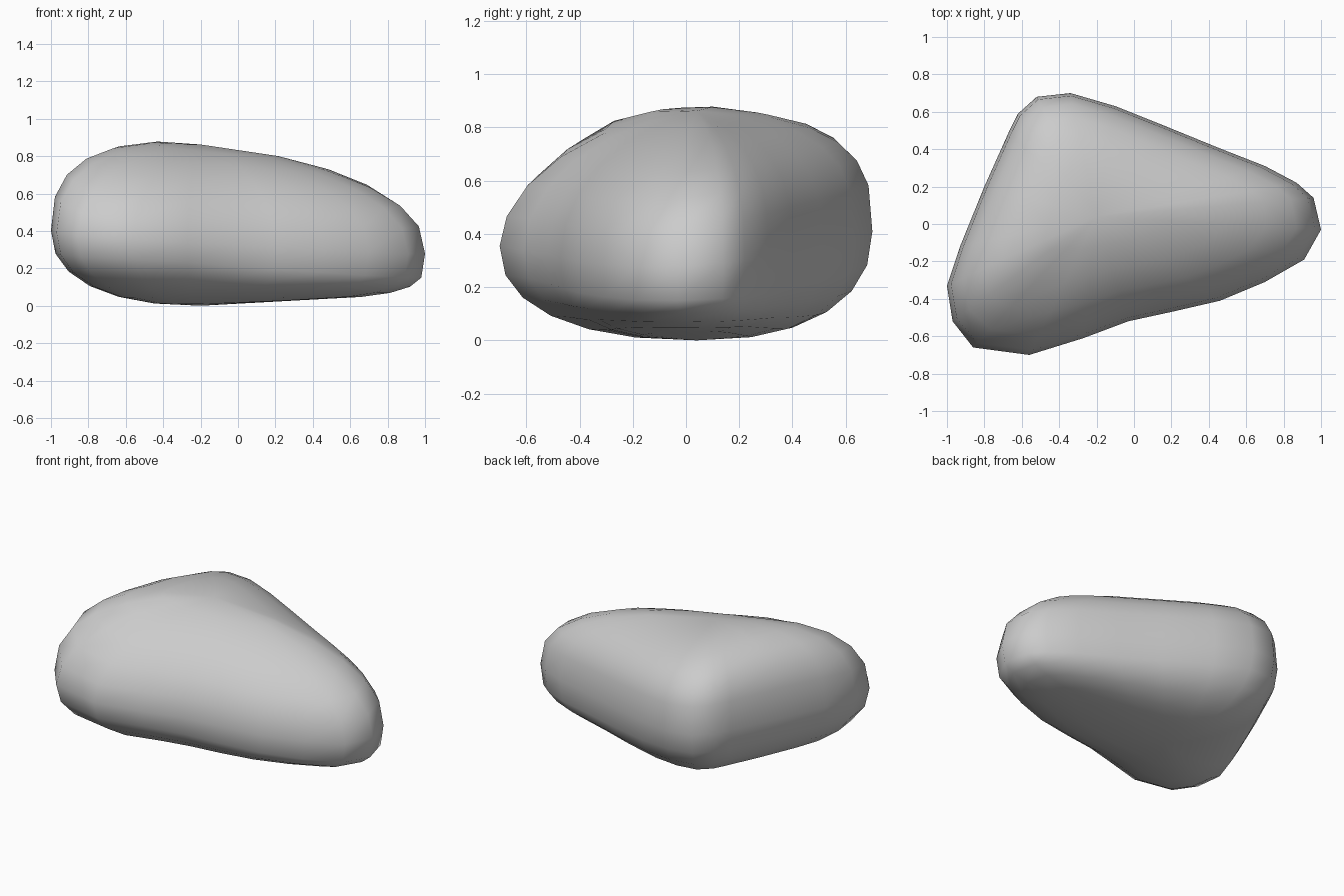
import bpy, bmesh, math

if "Cube" in bpy.data.objects:
    bpy.data.objects.remove(bpy.data.objects["Cube"])

# Outline of the stone seen from above
OUTLINE = [(-.34, .70), (-.52, .68), (-.62, .59), (-.67, .49), (-.80, .20), (-.93, -.12),
           (-1, -.33), (-.97, -.52), (-.86, -.66), (-.56, -.70), (-.27, -.61), (-.03, -.52),
           (.20, -.47), (.46, -.41), (.70, -.31), (.91, -.19), (1, -.03), (.96, .14),
           (.87, .22), (.70, .31), (.47, .40), (.20, .51), (-.10, .63)]
CX, CY = -.2, .04
STEPS = 6


def stone_point(px, py, phi):
    """Point on the line from the rim (phi 0) to the top or bottom pole (phi +-90)."""
    if phi > 0:                                 # fuller back and left shoulders, softer front
        p = 2.5 + .9 * py + 1.2 * max(0, -.7 - px) * (py > -.6)
    else:                                       # fuller underside towards the right tip
        p = max(2.3, 2.7 + 1.4 * px)
    s = max(math.cos(phi), 0) ** (2 / p)
    t = abs(math.sin(phi)) ** (2 / p)
    x, y = CX + (px - CX) * s, CY + (py - CY) * s
    mid = .35 - .07 * px + .05 * py
    top = .84 - .12 * x - .1 * abs(y - .08)
    bottom = .03 * max(0, min(1, (x + .2) / .6))
    return x, y, mid + ((top if phi > 0 else bottom) - mid) * t


bm = bmesh.new()
rings = []
for k in range(-STEPS + 1, STEPS):
    phi = k / STEPS * math.pi / 2
    rings.append([bm.verts.new(stone_point(x, y, phi)) for x, y in OUTLINE])
n = len(OUTLINE)

# Sides
for a, b in zip(rings, rings[1:]):
    for i in range(n):
        j = (i + 1) % n
        bm.faces.new((a[i], a[j], b[j], b[i]))

# Top and bottom caps
for ring, z in ((rings[0], 0), (rings[-1], .862)):
    pole = bm.verts.new((CX, CY, z))
    for i in range(n):
        bm.faces.new((ring[i], ring[(i + 1) % n], pole))

bmesh.ops.recalc_face_normals(bm, faces=bm.faces)
for f in bm.faces:
    f.smooth = True
mesh = bpy.data.meshes.new("stone")
bm.to_mesh(mesh)
bm.free()
stone = bpy.data.objects.new("stone", mesh)
bpy.context.collection.objects.link(stone)
